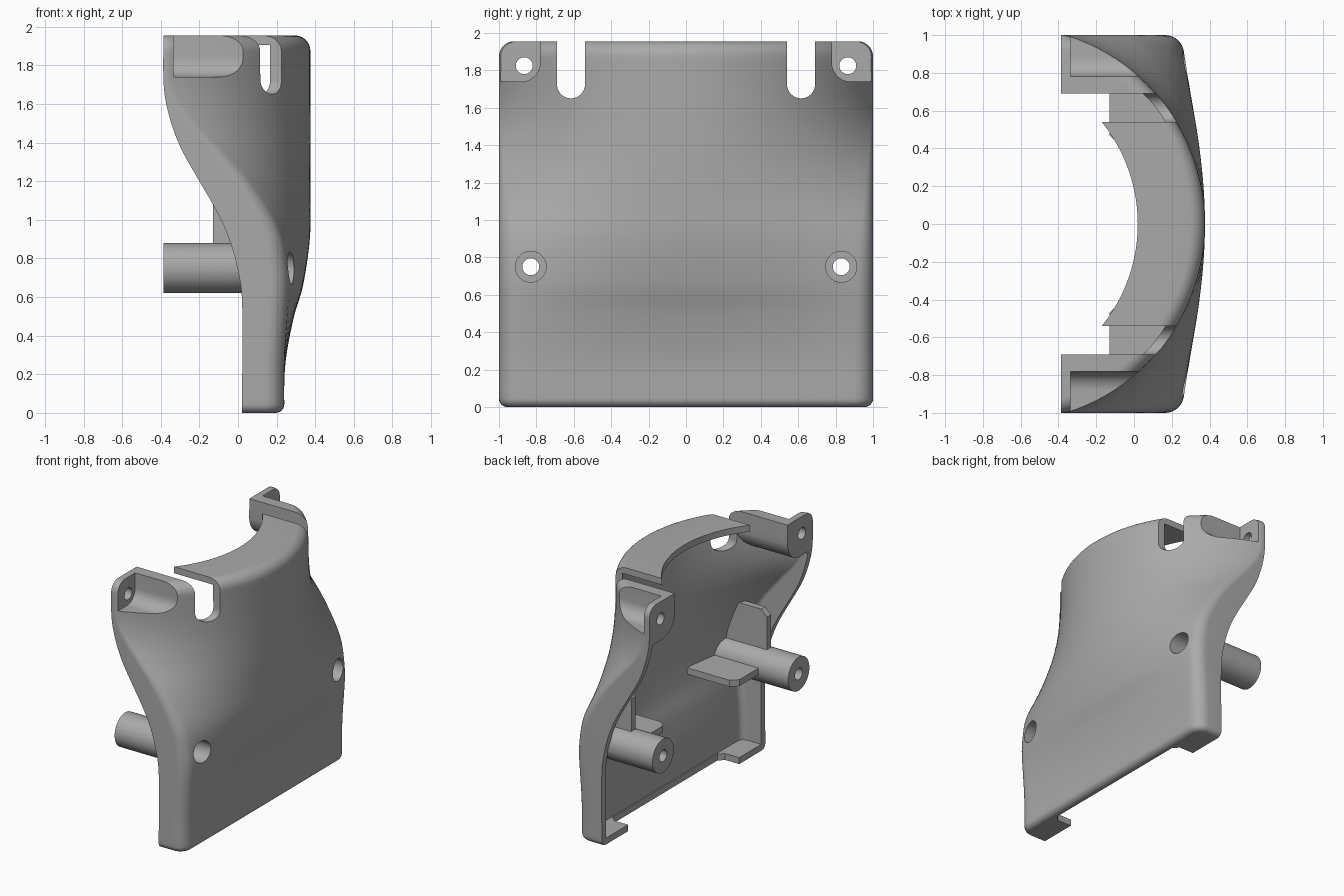
import bpy, bmesh, math
from mathutils import Matrix

if "Cube" in bpy.data.objects:
    bpy.data.objects.remove(bpy.data.objects["Cube"])

TOP = 1.955      # overall height
WALL = 0.05      # shell thickness
CORNER = 0.1     # vertical corner radius

grey = bpy.data.materials.new("plain grey")
grey.use_nodes = True
grey.diffuse_color = (0.4, 0.4, 0.4, 1)
grey.node_tree.nodes["Principled BSDF"].inputs["Base Color"].default_value = (0.4, 0.4, 0.4, 1)

# Height curves: (z, x) for the centre line, the side edge and the open rim
CENTRE = [(0, .24), (.25, .245), (.5, .29), (.65, .335), (.9, .372), (1.1, .375), (2, .375)]
EDGE = [(0, .238), (.3, .24), (.6, .25), (.75, .24), (.95, .19), (1.2, .03),
        (1.38, -.13), (1.55, -.28), (1.7, -.355), (2, -.36)]
RIM = [(0, .02), (.6, .02), (.8, -.015), (.95, -.065), (1.08, -.13), (1.2, -.2),
       (1.38, -.3), (1.55, -.36), (1.7, -.385), (2, -.385)]


def curve(pts, z):
    """Smooth interpolation through (z, x) points."""
    n = len(pts)
    i = max(k for k in range(n - 1) if pts[k][0] <= z or k == 0)

    def slope(k):
        if k in (0, n - 1):
            return 0
        return (pts[k + 1][1] - pts[k - 1][1]) / (pts[k + 1][0] - pts[k - 1][0])
    (z0, a), (z1, b) = pts[i], pts[i + 1]
    h = z1 - z0
    t = (z - z0) / h
    return (a * (2 * t**3 - 3 * t**2 + 1) + b * (3 * t**2 - 2 * t**3)
            + h * slope(i) * (t**3 - 2 * t**2 + t) + h * slope(i + 1) * (t**3 - t**2))


def finish(name, bm):
    bmesh.ops.recalc_face_normals(bm, faces=bm.faces)
    me = bpy.data.meshes.new(name)
    bm.to_mesh(me)
    bm.free()
    me.materials.append(grey)
    ob = bpy.data.objects.new(name, me)
    bpy.context.scene.collection.objects.link(ob)
    return ob


def section(z, inset, back):
    """Cross-section: straight sides, rounded corners and a bowed front."""
    c = curve(CENTRE, z)
    s = c - curve(EDGE, z)
    R = (1 + s * s) / (2 * s)
    ox = c - R
    fx, fy = ox + math.sqrt((R - CORNER)**2 - (1 - CORNER)**2), 1 - CORNER
    a0 = math.atan2(fy, fx - ox)
    rim = curve(RIM, z) if back is None else back
    half = [(min(rim, fx - .002), 1 - inset)]
    for k in range(9):
        a = math.pi / 2 + (a0 - math.pi / 2) * k / 8
        r = CORNER - inset
        half.append((fx + r * math.cos(a), fy + r * math.sin(a)))
    for k in range(1, 25):
        a = a0 * (1 - k / 24)
        half.append((ox + (R - inset) * math.cos(a), (R - inset) * math.sin(a)))
    return half + [(x, -y) for x, y in half[-2::-1]]


def loft(name, levels, back=None):
    """Solid through the sections at (height, inset) levels."""
    bm = bmesh.new()
    rings = [[bm.verts.new((x, y, z)) for x, y in section(z, d, back)] for z, d in levels]
    for lo, hi in zip(rings, rings[1:]):
        for i in range(len(lo)):
            j = (i + 1) % len(lo)
            bm.faces.new((lo[i], lo[j], hi[j], hi[i]))
    bm.faces.new(rings[0])
    bm.faces.new(rings[-1])
    return finish(name, bm)


def prism(name, pts, lo, hi, axis):
    """Extrude a profile: (y, z) along x, (x, z) along y or (x, y) along z."""
    put = {"x": lambda p, h: (h, p[0], p[1]),
           "y": lambda p, h: (p[0], h, p[1]),
           "z": lambda p, h: (p[0], p[1], h)}[axis]
    bm = bmesh.new()
    a = [bm.verts.new(put(p, lo)) for p in pts]
    b = [bm.verts.new(put(p, hi)) for p in pts]
    bm.faces.new(a)
    bm.faces.new(b)
    for i in range(len(a)):
        j = (i + 1) % len(a)
        bm.faces.new((a[i], a[j], b[j], b[i]))
    return finish(name, bm)


def rod(name, y, z, r, x0, x1, n=40):
    return prism(name, [(y + r * math.cos(2 * math.pi * k / n),
                         z + r * math.sin(2 * math.pi * k / n)) for k in range(n)], x0, x1, "x")


def corner_profile(side, y, z, r):
    """Area outward and upward of (y, z), with that corner rounded."""
    arc = [(y + r - r * math.cos(a), z + r - r * math.sin(a))
           for a in (math.pi / 2 * k / 10 for k in range(11))]
    return [(side * p, q) for p, q in [(y, 2.1)] + arc + [(1.2, z), (1.2, 2.1)]]


def combine(ob, other, operation):
    mod = ob.modifiers.new(operation, 'BOOLEAN')
    mod.operation = operation
    mod.solver = 'EXACT'
    mod.object = other
    bpy.context.view_layer.objects.active = ob
    bpy.ops.object.modifier_apply(modifier=mod.name)
    bpy.data.objects.remove(other)


# Outer body with rounded top and bottom edges
rt, rb = .08, .045
levels = [(rb * (1 - math.cos(a)), rb * (1 - math.sin(a)))
          for a in (math.pi / 2 * k / 6 for k in range(6))]
levels += [(rb + (TOP - rt - rb) * k / 48, 0) for k in range(49)]
levels += [(TOP - rt + rt * math.sin(a), rt * (1 - math.cos(a)))
           for a in (math.pi / 2 * k / 8 for k in range(1, 9))]
shell = loft("shell", levels)

# Hollow, leaving solid lugs in the two upper corners
cavity = loft("cavity", [(WALL + (TOP - 2 * WALL) * k / 48, WALL) for k in range(49)], -.6)
for side in (-1, 1):
    combine(cavity, prism("lug", corner_profile(side, .69, 1.65, .16), -1, 1, "x"), 'DIFFERENCE')
combine(shell, cavity, 'DIFFERENCE')

# Curved cut-out in the top flange, between the slots
arc = [(-.84 + .86 * math.cos(a), .86 * math.sin(a))
       for a in (math.asin(.6 / .86) * (k / 16 - 1) for k in range(33))]
combine(shell, prism("flange_cut", arc + [(-1, .6), (-1, -.6)], 1.87, 2.1, "z"), 'DIFFERENCE')

# Bottom ledge kept only as corner tabs
combine(shell, prism("ledge_cut", [(-.6, -.68), (.14, -.68), (.18, -.64), (.18, .64),
                                   (.14, .68), (-.6, .68)], -.1, .07, "z"), 'DIFFERENCE')

for side in (-1, 1):
    y = .83 * side
    # Screw post with an upright rib and an inward rib
    post = rod("post", y, .75, .13, -.385, .4)
    upright = [(-.13, .75), (-.13, 1.13), (-.08, 1.18), (.5, 1.18), (.5, .75)]
    combine(post, prism("upright_rib", upright, y - .025, y + .025, "y"), 'UNION')
    inward = [(-.13, y), (-.13, .47 * side), (-.08, .42 * side), (.5, .42 * side), (.5, y)]
    combine(post, prism("inward_rib", inward, .725, .775, "z"), 'UNION')
    envelope = loft("envelope", [(.3 + k * .04, .025) for k in range(31)], -.6)
    combine(post, envelope, 'INTERSECT')
    combine(shell, post, 'UNION')

    # Counterbored screw hole
    combine(shell, rod("bore", y, .75, .083, -.1, 1), 'DIFFERENCE')
    combine(shell, rod("screw_hole", y, .75, .045, -1, 1), 'DIFFERENCE')

    # Corner pocket and its hole
    combine(shell, prism("pocket", corner_profile(side, .78, 1.74, .1), -.335, 1, "x"), 'DIFFERENCE')
    combine(shell, rod("lug_hole", .865 * side, 1.825, .045, -1, 0), 'DIFFERENCE')

    # Round-bottomed slot
    round_end = [(.615 * side + .075 * math.cos(a), 1.725 - .075 * math.sin(a))
                 for a in (math.pi * k / 16 for k in range(17))]
    outline = round_end + [(.615 * side - .075, 2.1), (.615 * side + .075, 2.1)]
    combine(shell, prism("slot", outline, -1, 1, "x"), 'DIFFERENCE')

# Smooth shading with crisp edges
shell.name = "curved_cover"
bpy.ops.object.select_all(action='DESELECT')
shell.select_set(True)
bpy.context.view_layer.objects.active = shell
bpy.ops.object.shade_smooth_by_angle(angle=math.radians(30))
